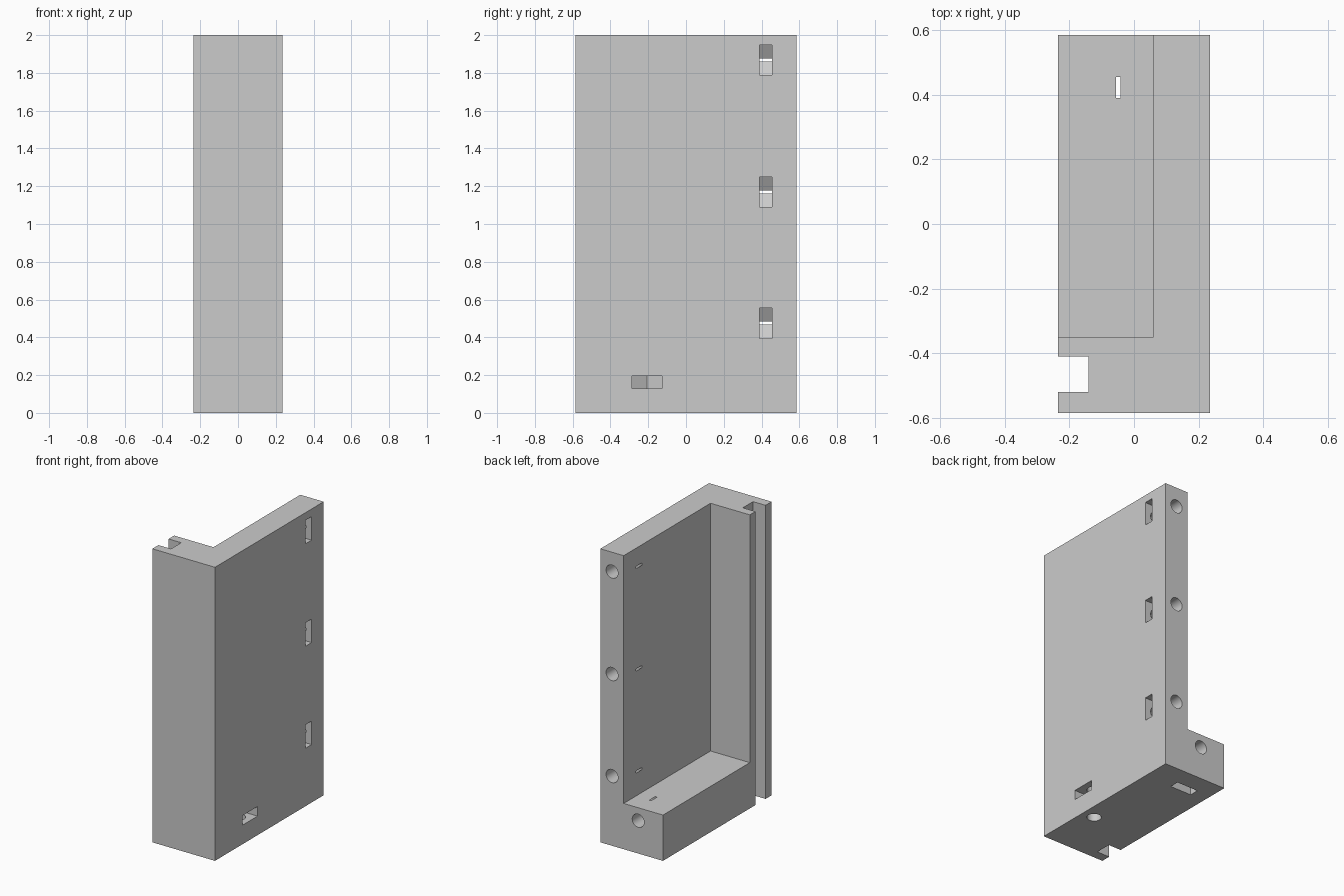
import bpy, bmesh, math
from mathutils import Matrix, Vector

old = bpy.data.objects.get("Cube")
if old:
    bpy.data.objects.remove(old, do_unlink=True)

grey = bpy.data.materials.new("plain_grey")
grey.use_nodes = True
colour = (0.6, 0.6, 0.6, 1)
grey.diffuse_color = colour
grey.node_tree.nodes["Principled BSDF"].inputs["Base Color"].default_value = colour

W, D, H = 0.236, 0.585, 2.0              # half width, half depth, height
WALL, PANEL, LEDGE = 0.06, -0.35, 0.312  # inner faces of the corner
NUT, NUT_FACE, NUT_THICK = 0.08, 0.13, 0.065
HOLE_R, HOLE_DEPTH = 0.045, 0.27


def prism(name, points, start, end, origin=(0, 0, 0), u=(1, 0, 0), v=(0, 1, 0), w=(0, 0, 1)):
    """Extrude a profile in the u-v plane along w."""
    o, u, v, w = map(Vector, (origin, u, v, w))
    bm = bmesh.new()
    rings = [[bm.verts.new(o + u * a + v * b + w * t) for a, b in points] for t in (start, end)]
    bm.faces.new(rings[0])
    bm.faces.new(rings[1])
    n = len(points)
    for i in range(n):
        j = (i + 1) % n
        bm.faces.new((rings[0][i], rings[0][j], rings[1][j], rings[1][i]))
    bmesh.ops.recalc_face_normals(bm, faces=bm.faces)
    mesh = bpy.data.meshes.new(name)
    bm.to_mesh(mesh)
    bm.free()
    mesh.materials.append(grey)
    obj = bpy.data.objects.new(name, mesh)
    bpy.context.collection.objects.link(obj)
    return obj


def cut(target, cutter):
    cutter.hide_render = True
    mod = target.modifiers.new("cut", "BOOLEAN")
    mod.operation = "DIFFERENCE"
    mod.solver = "EXACT"
    mod.object = cutter
    bpy.context.view_layer.objects.active = target
    bpy.ops.object.modifier_apply(modifier=mod.name)
    bpy.data.objects.remove(cutter, do_unlink=True)


def bolt(target, centre, inward, out):
    """Round bolt hole, crossed by a pointed nut pocket that opens towards out."""
    w, v = Vector(inward), Vector(out)
    frame = dict(origin=centre, u=v.cross(w), v=v, w=w)
    tip = NUT / math.cos(math.pi / 6)
    pocket = [(-NUT, 0.4), (-NUT, -tip / 2), (0, -tip), (NUT, -tip / 2), (NUT, 0.4)]
    cut(target, prism("nut_cutter", pocket, NUT_FACE, NUT_FACE + NUT_THICK, **frame))
    circle = [(HOLE_R * math.cos(i * math.tau / 32), HOLE_R * math.sin(i * math.tau / 32))
              for i in range(32)]
    cut(target, prism("hole_cutter", circle, -0.05, HOLE_DEPTH, **frame))


# Block with the cable groove running its full height
outline = [(-W, -D), (W, -D), (W, D), (-W, D),
           (-W, -0.41), (-0.141, -0.41), (-0.141, -0.52), (-W, -0.52)]
bracket = prism("corner_bracket", outline, 0, H)

# Open inside of the corner
cut(bracket, prism("cavity_cutter", [(-1, PANEL), (WALL, PANEL), (WALL, 1), (-1, 1)], LEDGE, H + 1))

# Bolts entering the back of the wall
for z in (0.475, 1.17, 1.868):
    bolt(bracket, (0.148, D, z), (0, -1, 0), (1, 0, 0))
# Bolt entering the back of the ledge, and one entering from underneath
bolt(bracket, (-0.049, D, LEDGE - 0.0885), (0, -1, 0), (0, 0, -1))
bolt(bracket, (0.148, -0.207, 0), (0, 0, 1), (1, 0, 0))

# Smooth hole walls, sharp edges elsewhere
bpy.ops.object.select_all(action="DESELECT")
bracket.select_set(True)
bpy.context.view_layer.objects.active = bracket
bpy.ops.object.shade_smooth_by_angle(angle=math.radians(25))
